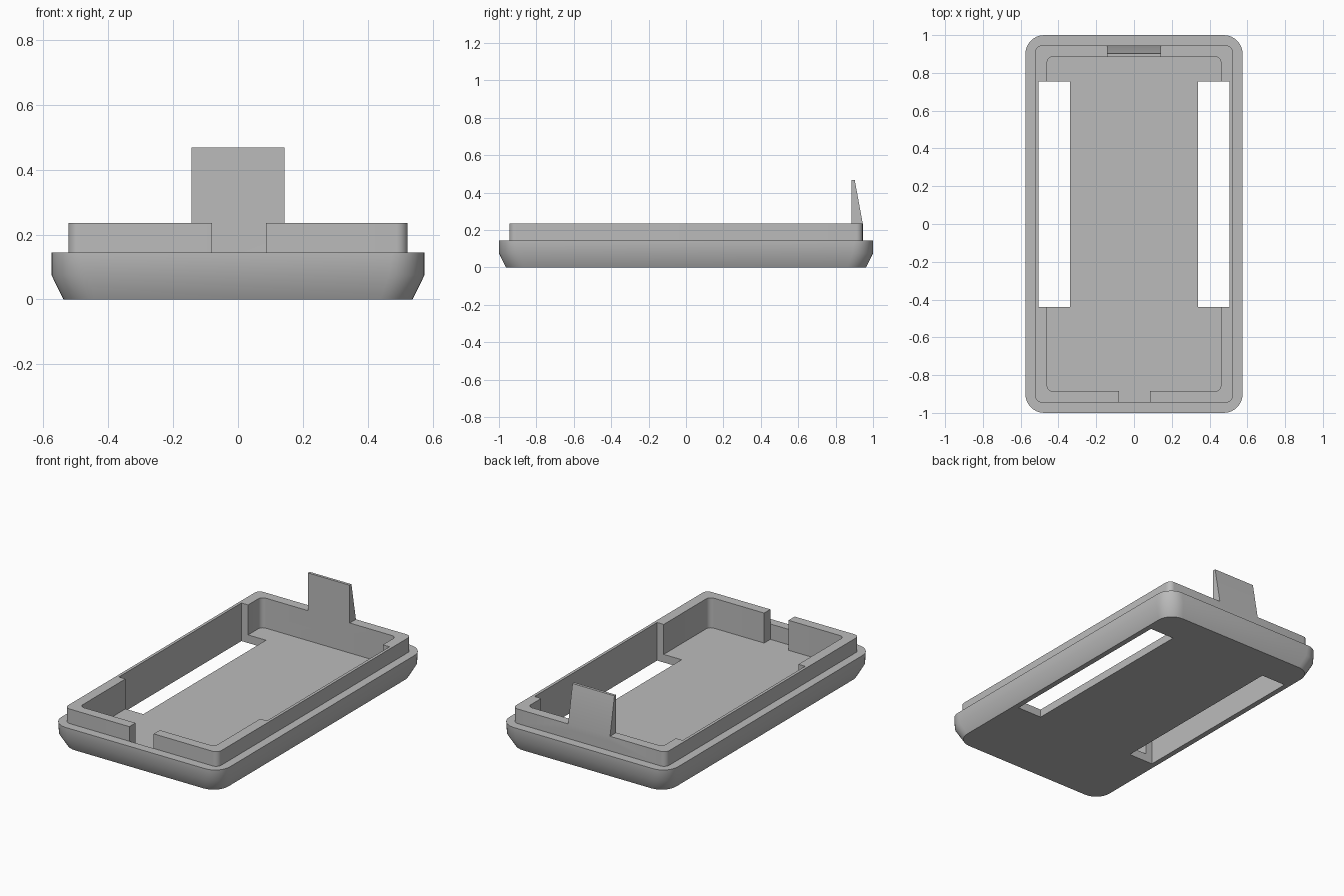
import bpy, bmesh, math

if "Cube" in bpy.data.objects:
    bpy.data.objects.remove(bpy.data.objects["Cube"], do_unlink=True)

grey = bpy.data.materials.new("plain grey")
grey.use_nodes = True
GREY = (0.5, 0.5, 0.5, 1)
grey.diffuse_color = GREY
grey.node_tree.nodes["Principled BSDF"].inputs["Base Color"].default_value = GREY

FLOOR, LEDGE, TOP = 0.05, 0.145, 0.235   # main heights
STEPS = 8                                # segments per rounded corner


def make_object(name, bm):
    bmesh.ops.recalc_face_normals(bm, faces=bm.faces)
    mesh = bpy.data.meshes.new(name)
    bm.to_mesh(mesh)
    bm.free()
    mesh.materials.append(grey)
    obj = bpy.data.objects.new(name, mesh)
    bpy.context.collection.objects.link(obj)
    return obj


def rounded_ring(bm, hx, hy, z, r):
    """Vertices of a rounded rectangle with half sizes hx, hy."""
    ring = []
    for corner, (sx, sy) in enumerate([(1, 1), (-1, 1), (-1, -1), (1, -1)]):
        for i in range(STEPS + 1):
            a = (corner + i / STEPS) * math.pi / 2
            ring.append(bm.verts.new((sx * (hx - r) + r * math.cos(a),
                                      sy * (hy - r) + r * math.sin(a), z)))
    return ring


def box(name, x0, x1, y0, y1, z0, z1):
    bm = bmesh.new()
    bmesh.ops.create_cube(bm, size=1)
    for v in bm.verts:
        v.co = ((x0 + x1) / 2 + v.co.x * (x1 - x0),
                (y0 + y1) / 2 + v.co.y * (y1 - y0),
                (z0 + z1) / 2 + v.co.z * (z1 - z0))
    return make_object(name, bm)


def combine(target, tool, operation):
    """Apply a boolean and discard the tool object."""
    tool.hide_render = True
    mod = target.modifiers.new(tool.name, 'BOOLEAN')
    mod.operation, mod.solver, mod.object = operation, 'EXACT', tool
    bpy.context.view_layer.objects.active = target
    bpy.ops.object.modifier_apply(modifier=mod.name)
    bpy.data.objects.remove(tool, do_unlink=True)


# Tray shell: chamfered base, ledge, raised rim and cavity
bm = bmesh.new()
rings = [rounded_ring(bm, *p) for p in [
    (0.538, 0.963, 0, 0.1),
    (0.575, 1.0, 0.075, 0.11),
    (0.575, 1.0, LEDGE, 0.1),
    (0.523, 0.945, LEDGE, 0.035),
    (0.523, 0.945, TOP, 0.035),
    (0.46, 0.885, TOP, 0.03),
    (0.46, 0.885, FLOOR, 0.03)]]
for low, high in zip(rings, rings[1:]):
    n = len(low)
    for i in range(n):
        j = (i + 1) % n
        bm.faces.new((low[i], low[j], high[j], high[i]))
bm.faces.new(rings[0])
bm.faces.new(rings[-1])
tray = make_object("tray", bm)

# Tapered latch tab on the back wall
bm = bmesh.new()
profile = [(0.885, 0.2), (0.945, 0.2), (0.945, TOP), (0.902, 0.468), (0.885, 0.468)]
side = bm.faces.new([bm.verts.new((-0.143, y, z)) for y, z in profile])
ext = bmesh.ops.extrude_face_region(bm, geom=[side])["geom"]
bmesh.ops.translate(bm, vec=(0.286, 0, 0),
                    verts=[g for g in ext if isinstance(g, bmesh.types.BMVert)])
combine(tray, make_object("latch_tab", bm), 'UNION')

# Long side slots, which also thin the side walls
for s in (-1, 1):
    x0, x1 = sorted((s * 0.338, s * 0.505))
    combine(tray, box("slot_cutter", x0, x1, -0.44, 0.755, -0.1, 0.4), 'DIFFERENCE')

# Notch in the front wall
combine(tray, box("notch_cutter", -0.08, 0.086, -0.945, -0.8, FLOOR, 0.4), 'DIFFERENCE')

# Smooth rounded corners, crisp edges
bpy.ops.object.select_all(action='DESELECT')
tray.select_set(True)
bpy.context.view_layer.objects.active = tray
bpy.ops.object.shade_smooth_by_angle(angle=math.radians(30))
